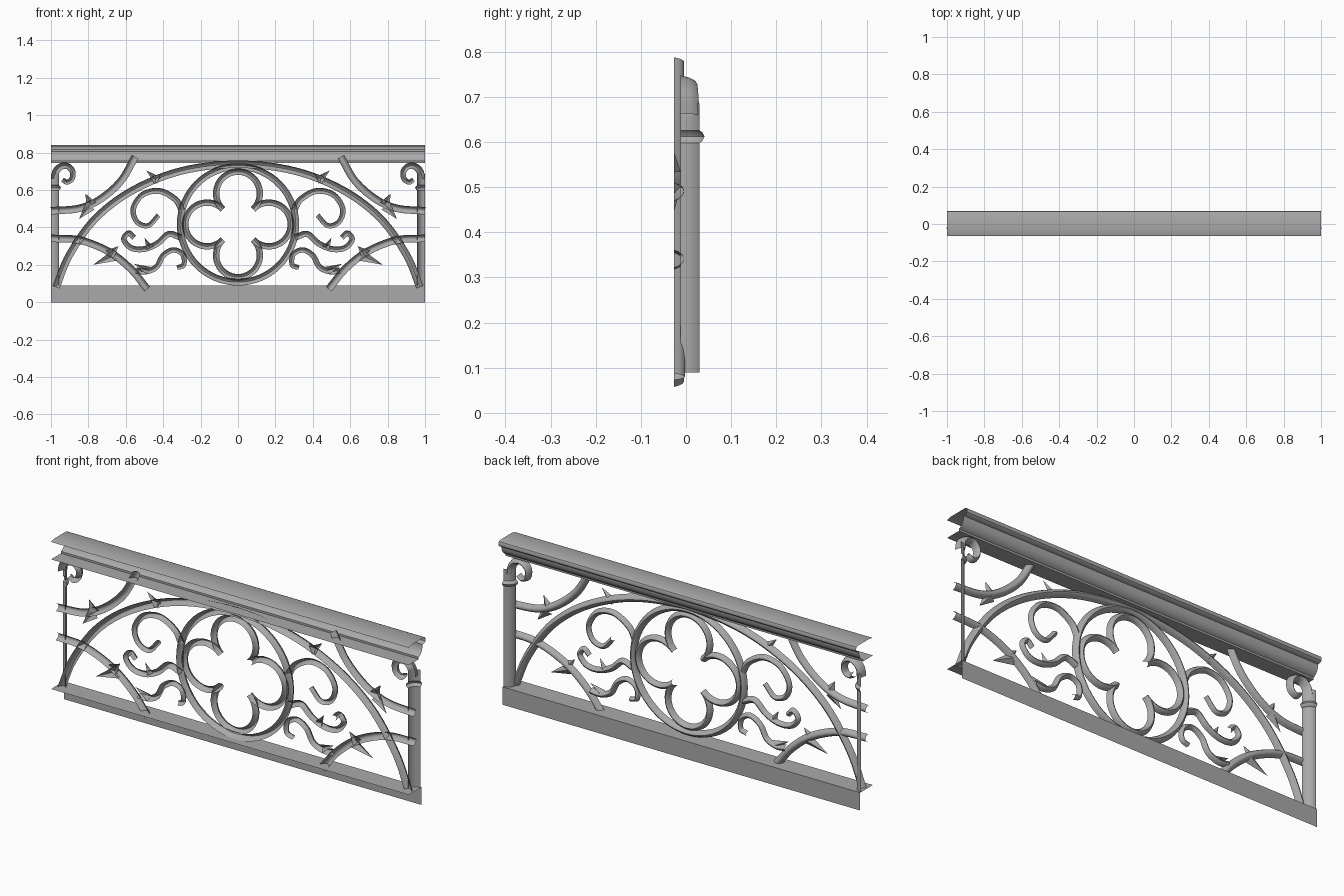
import bpy, math
from mathutils import Vector

if "Cube" in bpy.data.objects:
    bpy.data.objects.remove(bpy.data.objects["Cube"], do_unlink=True)

iron = bpy.data.materials.new("grey iron")
iron.use_nodes = True
iron.diffuse_color = (0.4, 0.4, 0.4, 1)
bsdf = next(n for n in iron.node_tree.nodes if n.type == "BSDF_PRINCIPLED")
bsdf.inputs["Base Color"].default_value = iron.diffuse_color

BACK = -0.027    # open rear plane of the scrollwork
POST = -0.012    # open rear plane of the posts


def add_object(name, verts, faces, mirror=False, angle=50):
    """Mesh from vertices and faces, outside turned towards +y."""
    mesh = bpy.data.meshes.new(name)
    mesh.from_pydata(verts, [], faces)
    mesh.update()
    if sum(p.normal.y * p.area for p in mesh.polygons) < 0:
        mesh.flip_normals()
    mesh.materials.append(iron)
    obj = bpy.data.objects.new(name, mesh)
    bpy.context.collection.objects.link(obj)
    bpy.ops.object.select_all(action="DESELECT")
    obj.select_set(True)
    bpy.context.view_layer.objects.active = obj
    bpy.ops.object.shade_smooth_by_angle(angle=math.radians(angle))
    if mirror:
        mod = obj.modifiers.new("mirror", "MIRROR")
        mod.use_mirror_merge = False
    return obj


def grid_faces(rows, cols, closed=False):
    faces = []
    for i in range(rows if closed else rows - 1):
        n = (i + 1) % rows
        for j in range(cols - 1):
            faces.append((i * cols + j, i * cols + j + 1, n * cols + j + 1, n * cols + j))
    return faces


def spline(points, steps=7):
    """Smooth curve through the points."""
    p = [Vector(q) for q in points]
    p = [2 * p[0] - p[1]] + p + [2 * p[-1] - p[-2]]
    out = []
    for a, b, c, d in zip(p, p[1:], p[2:], p[3:]):
        for s in range(steps):
            t = s / steps
            out.append(0.5 * (2 * b + (c - a) * t + (2 * a - 5 * b + 4 * c - d) * t * t
                              + (3 * b - a - 3 * c + d) * t ** 3))
    return out + [p[-2]]


def arc(cx, cz, r, start, end, steps):
    angles = [math.radians(start + (end - start) * i / steps) for i in range(steps + 1)]
    return [Vector((cx + r * math.cos(a), cz + r * math.sin(a))) for a in angles]


SECTION = [(-1, 0), (-0.75, 0.5), (-0.4, 0.85), (0, 1), (0.4, 0.85), (0.75, 0.5), (1, 0)]


def bar(name, path, width, depth, y0=BACK, taper=1, closed=False, mirror=False):
    """Hollow half-round bar along a path in the x-z plane."""
    if closed:
        path = path[:-1]
    n = len(path)
    verts = []
    for i, p in enumerate(path):
        before = path[i - 1] if i or closed else p
        after = path[(i + 1) % n] if i < n - 1 or closed else p
        t = (after - before).normalized()
        k = 1 + (taper - 1) * i / n
        verts += [(p.x - t.y * u * width * k, y0 + v * depth * k, p.y + t.x * u * width * k)
                  for u, v in SECTION]
    return add_object(name, verts, grid_faces(n, len(SECTION), closed), mirror)


def extrude_x(name, profile):
    verts = [(x, y, z) for x in (-1, 1) for y, z in profile]
    return add_object(name, verts, grid_faces(2, len(profile)), angle=35)


# Hollow rails, open at the rear and ends
extrude_x("top_rail", [(-0.065, 0.833), (-0.04, 0.84), (0.057, 0.84), (0.066, 0.836),
                       (0.07, 0.827), (0.068, 0.816), (0.06, 0.809), (0.046, 0.807),
                       (0.046, 0.798), (0.042, 0.782), (0.034, 0.768), (0.022, 0.758),
                       (0.015, 0.755), (0.015, 0.745), (-0.065, 0.745)])
extrude_x("base_rail", [(-0.065, 0.09), (0.037, 0.09), (0.037, 0)])

# Corner posts: quarter shells with a moulded collar
outline = [(0.042, 0.09), (0.042, 0.598), (0.048, 0.602), (0.053, 0.612),
           (0.048, 0.622), (0.042, 0.626), (0.042, 0.685)]
ring = [math.radians(90 * j / 8) for j in range(9)]
verts = [(-1 + r * math.cos(a), POST + r * math.sin(a), z) for r, z in outline for a in ring]
add_object("corner_posts", verts, grid_faces(len(outline), len(ring)), mirror=True)
bar("post_hooks", spline([(-0.98, 0.66), (-0.973, 0.7), (-0.945, 0.727), (-0.91, 0.727),
                          (-0.885, 0.7), (-0.888, 0.66), (-0.915, 0.642), (-0.938, 0.656)]),
    0.02, 0.042, POST, taper=0.6, mirror=True)

# Central ring and four-lobed tracery
CZ = 0.416
bar("central_ring", arc(0, CZ, 0.309, 0, 360, 64), 0.018, 0.026, closed=True)
for i, side in enumerate(("right", "top", "left", "bottom")):
    a = math.radians(90 * i)
    lobe = arc(0.165 * math.cos(a), CZ + 0.165 * math.sin(a), 0.117,
               90 * i - 136, 90 * i + 136, 32)
    bar("lobe_" + side, lobe, 0.017, 0.024)

# Main arch
half = [(-0.973, 0.08), (-0.9, 0.255), (-0.76, 0.45), (-0.56, 0.6), (-0.3, 0.703)]
bar("main_arch", spline(half + [(0, 0.738)] + [(-x, z) for x, z in reversed(half)]),
    0.02, 0.025)

# Mirrored branches and scrolls
bar("upper_branches", spline([(-1, 0.489), (-0.85, 0.502), (-0.735, 0.552),
                              (-0.625, 0.65), (-0.55, 0.778)]), 0.02, 0.023, mirror=True)
bar("lower_branches", spline([(-1, 0.342), (-0.845, 0.332), (-0.69, 0.27),
                              (-0.575, 0.18), (-0.485, 0.07)]), 0.02, 0.023, mirror=True)
bar("upper_scrolls", spline([(-0.3, 0.49), (-0.335, 0.55), (-0.42, 0.595), (-0.51, 0.575),
                             (-0.56, 0.5), (-0.54, 0.43), (-0.48, 0.41), (-0.425, 0.465)]),
    0.017, 0.022, taper=0.75, mirror=True)
bar("middle_scrolls", spline([(-0.305, 0.345), (-0.37, 0.365), (-0.43, 0.315), (-0.5, 0.285),
                              (-0.57, 0.29), (-0.61, 0.335), (-0.585, 0.37),
                              (-0.555, 0.345)]), 0.017, 0.022, taper=0.8, mirror=True)
bar("lower_scrolls", spline([(-0.545, 0.17), (-0.49, 0.165), (-0.435, 0.19), (-0.4, 0.25),
                             (-0.345, 0.28), (-0.295, 0.255), (-0.29, 0.2),
                             (-0.325, 0.185)]), 0.016, 0.022, taper=0.8, mirror=True)


def leaf(name, base, tip, width):
    """Ridged pointed leaf growing out of a bar."""
    b, t = Vector(base), Vector(tip)
    d = (t - b).normalized() * width
    verts = [(b.x - d.y, BACK, b.y + d.x), (b.x, BACK + 0.02, b.y),
             (b.x + d.y, BACK, b.y - d.x), (t.x, BACK, t.y)]
    add_object(name, verts, [(0, 1, 3), (1, 2, 3)], mirror=True)


# Leaves
leaf("arch_leaf_outer", (-0.43, 0.65), (-0.49, 0.705), 0.025)
leaf("arch_leaf_inner", (-0.45, 0.65), (-0.415, 0.685), 0.025)
leaf("upper_branch_leaf_top", (-0.785, 0.52), (-0.815, 0.58), 0.03)
leaf("upper_branch_leaf_low", (-0.79, 0.515), (-0.85, 0.445), 0.03)
leaf("lower_branch_leaf_low", (-0.66, 0.25), (-0.775, 0.2), 0.03)
leaf("lower_branch_leaf_top", (-0.685, 0.255), (-0.64, 0.3), 0.03)
leaf("lower_scroll_leaf", (-0.48, 0.17), (-0.555, 0.205), 0.022)
leaf("middle_scroll_leaf", (-0.47, 0.29), (-0.5, 0.345), 0.02)
